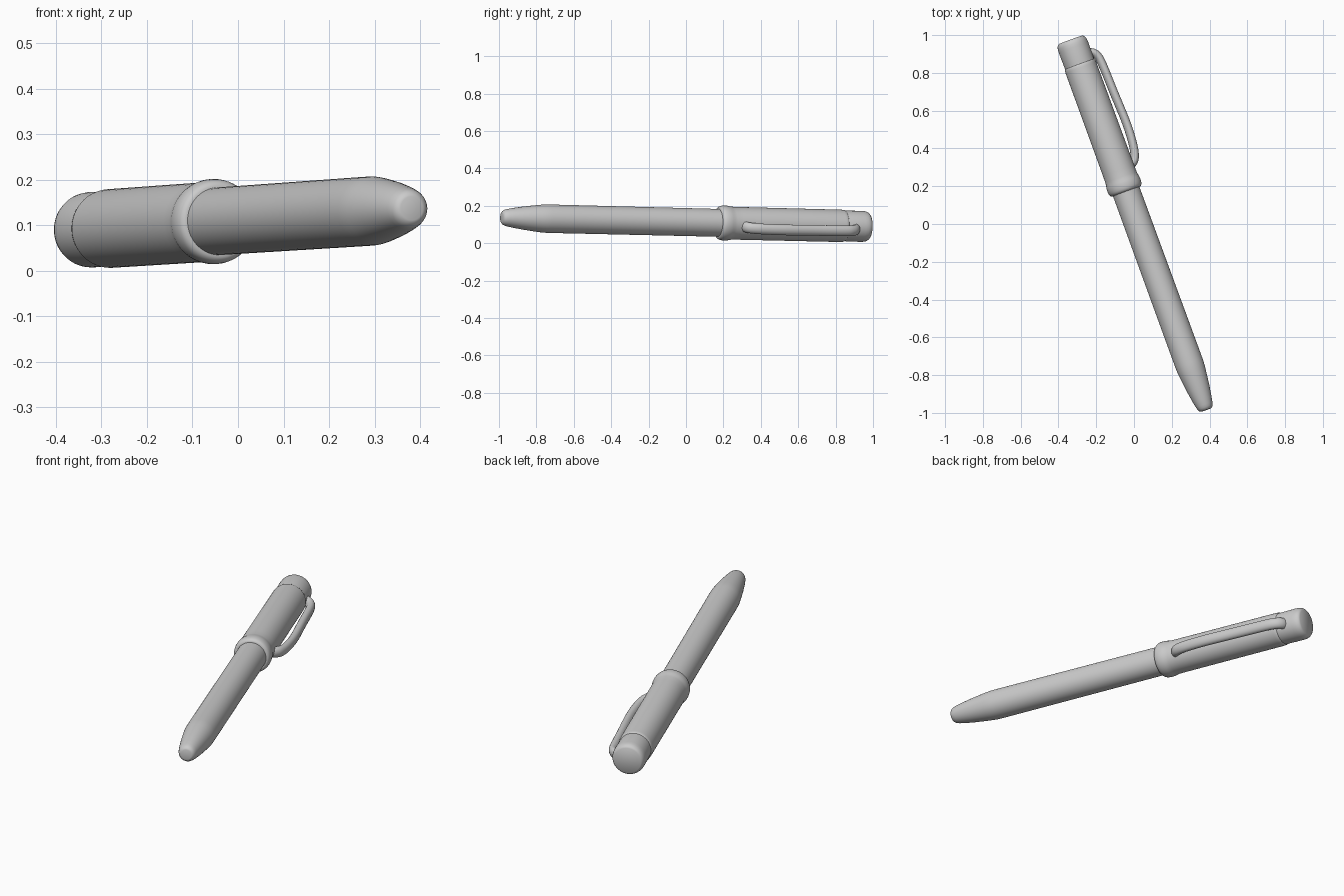
import bpy, bmesh, math
from mathutils import Vector, Matrix

cube = bpy.data.objects.get("Cube")
if cube:
    bpy.data.objects.remove(cube, do_unlink=True)

grey = bpy.data.materials.new("plain_grey")
grey.use_nodes = True
COLOUR = (0.6, 0.6, 0.6, 1)
grey.diffuse_color = COLOUR
grey.node_tree.nodes["Principled BSDF"].inputs["Base Color"].default_value = COLOUR

# Pen frame: local z runs from the writing tip to the cap end, local x points to the clip
TIP = Vector((0.382, -0.985, 0.137))
END = Vector((-0.335, 0.975, 0.089))
axis = (END - TIP).normalized()
side = Vector((0.939, 0.344, -0.24))
side = (side - axis * side.dot(axis)).normalized()
FRAME = Matrix.Translation(TIP) @ Matrix((side, axis.cross(side), axis)).transposed().to_4x4()
LENGTH = (END - TIP).length


def smooth_path(points, steps):
    """Catmull-Rom curve through the points."""
    pts = [Vector(p) for p in points]
    pts = [2 * pts[0] - pts[1]] + pts + [2 * pts[-1] - pts[-2]]
    out = []
    for a, b, c, d in zip(pts, pts[1:], pts[2:], pts[3:]):
        for i in range(steps):
            t = i / steps
            out.append(0.5 * (2 * b + (c - a) * t + (2 * a - 5 * b + 4 * c - d) * t * t
                              + (3 * b - a - 3 * c + d) * t ** 3))
    return out + [pts[-2]]


def skin(name, rings):
    """Join equal rings of points into a capped, smooth shaded tube."""
    bm = bmesh.new()
    loops = [[bm.verts.new(p) for p in ring] for ring in rings]
    n = len(loops[0])
    for a, b in zip(loops, loops[1:]):
        for i in range(n):
            j = (i + 1) % n
            bm.faces.new((a[i], a[j], b[j], b[i]))
    bm.faces.new(loops[0])
    bm.faces.new(loops[-1])
    bmesh.ops.recalc_face_normals(bm, faces=bm.faces)
    mesh = bpy.data.meshes.new(name)
    bm.to_mesh(mesh)
    bm.free()
    mesh.materials.append(grey)
    obj = bpy.data.objects.new(name, mesh)
    obj.matrix_world = FRAME
    bpy.context.collection.objects.link(obj)
    bpy.ops.object.select_all(action='DESELECT')
    obj.select_set(True)
    bpy.context.view_layer.objects.active = obj
    bpy.ops.object.shade_smooth_by_angle(angle=math.radians(40))
    return obj


def lathe(name, profile, sides=64):
    """Turn a (station, radius) profile about the pen axis."""
    angles = [math.tau * i / sides for i in range(sides)]
    return skin(name, [[(r * math.cos(a), r * math.sin(a), s) for a in angles]
                       for s, r in profile])


# Barrel with tapered, rounded writing end
lathe("barrel", [(0, 0.026), (0.002, 0.031), (0.007, 0.037), (0.016, 0.042), (0.03, 0.046),
                 (0.06, 0.052), (0.12, 0.0615), (0.18, 0.069), (0.215, 0.073),
                 (0.24, 0.0752), (0.265, 0.076), (0.32, 0.076), (1.30, 0.0742)])

# Cap with a raised lip at its mouth and a softened far shoulder
lathe("cap", [(1.232, 0.070), (1.232, 0.078), (1.235, 0.084), (1.241, 0.089), (1.25, 0.092),
              (1.262, 0.0935), (1.275, 0.0935), (1.287, 0.092), (1.298, 0.0895),
              (1.312, 0.088), (1.35, 0.0875), (1.93, 0.0865), (1.94, 0.0858),
              (1.947, 0.084), (1.95, 0.081), (1.95, 0.07)])

# Finial that closes the cap
lathe("cap_finial", [(1.93, 0.080), (1.95, 0.0815), (2.0, 0.0825), (2.045, 0.083),
                     (2.062, 0.082), (2.074, 0.079), (2.082, 0.074), (LENGTH, 0.067)])

# Clip: oval section swept along an arched path in the plane of the pen axis
path = smooth_path([(0.06, 2.0), (0.088, 1.99), (0.107, 1.965), (0.116, 1.92), (0.122, 1.75),
                    (0.131, 1.56), (0.124, 1.44), (0.108, 1.385), (0.088, 1.362),
                    (0.06, 1.352)] and
                   [Vector((x, 0, z)) for x, z in
                    ((0.06, 1.995), (0.088, 1.985), (0.107, 1.96), (0.116, 1.91),
                     (0.122, 1.75), (0.129, 1.57), (0.122, 1.45), (0.108, 1.39),
                     (0.088, 1.364), (0.06, 1.352))], 6)
rings = []
for i, p in enumerate(path):
    tangent = (path[min(i + 1, len(path) - 1)] - path[max(i - 1, 0)]).normalized()
    out = Vector((0, 1, 0)).cross(tangent)
    rings.append([p + out * 0.022 * math.cos(a) + Vector((0, 0.029 * math.sin(a), 0))
                  for a in (math.tau * k / 20 for k in range(20))])
skin("clip", rings)
